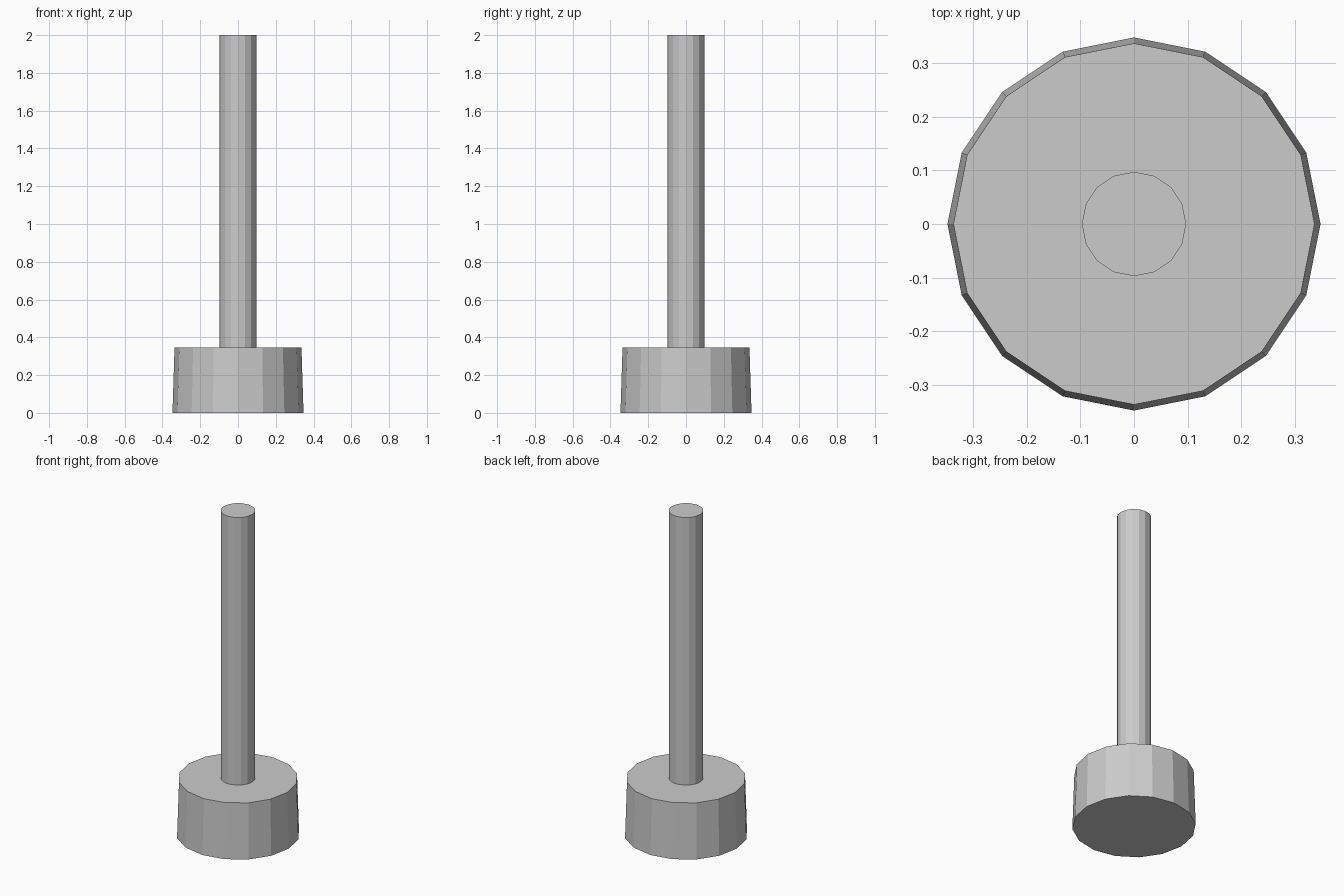
import bpy

if "Cube" in bpy.data.objects:
    bpy.data.objects.remove(bpy.data.objects["Cube"])

SIDES = 16
BASE_HEIGHT = 0.345


def add_round(name, r_bottom, r_top, z_bottom, z_top):
    """Flat-shaded upright round part between two heights."""
    bpy.ops.mesh.primitive_cone_add(
        vertices=SIDES, radius1=r_bottom, radius2=r_top,
        depth=z_top - z_bottom, location=(0, 0, (z_bottom + z_top) / 2))
    obj = bpy.context.object
    obj.name = name
    return obj


# Slightly tapered heavy base
add_round("base", 0.347, 0.336, 0.0, BASE_HEIGHT)

# Straight post standing on the base
add_round("post", 0.097, 0.097, BASE_HEIGHT, 2.0)
